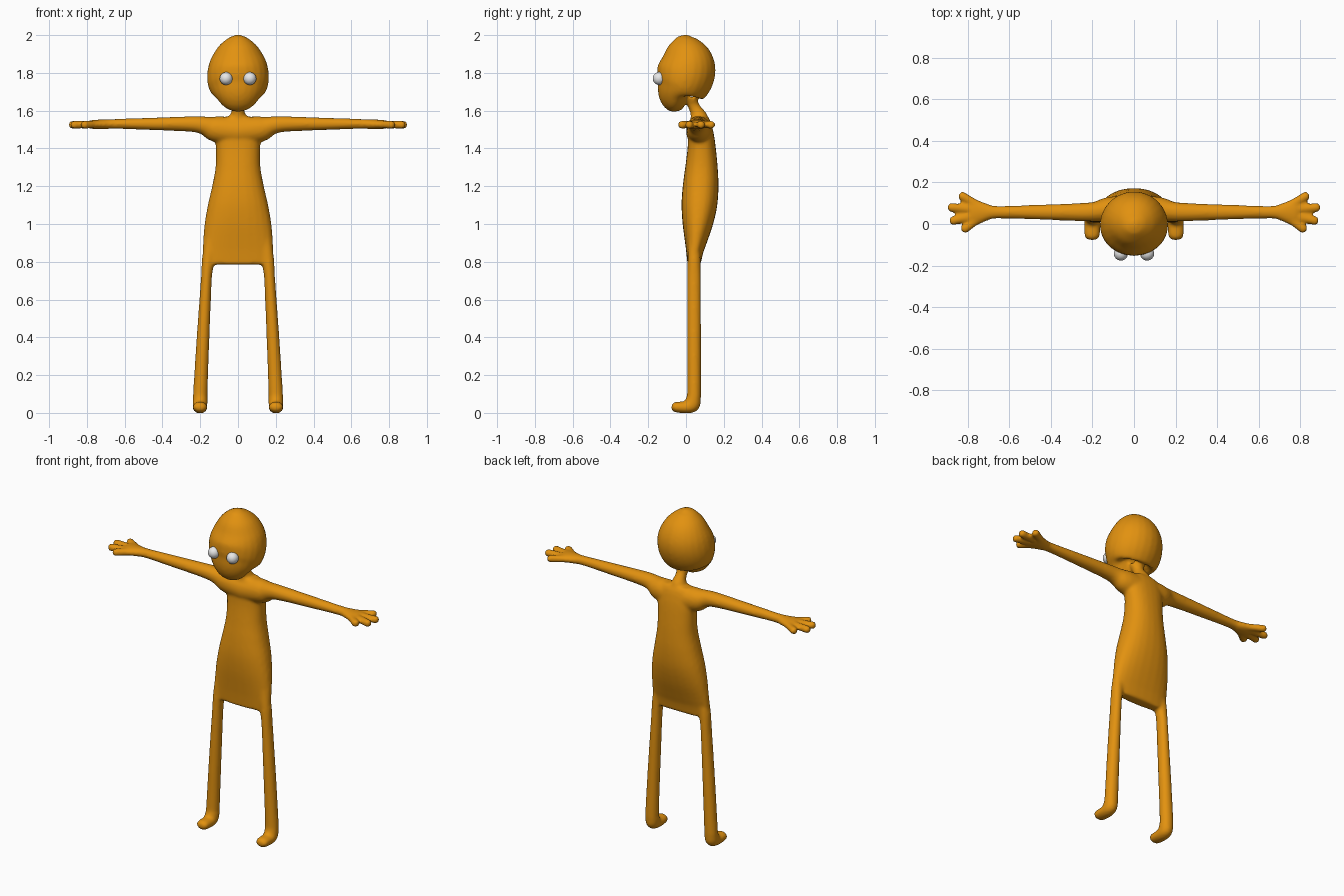
import bpy, bmesh, math
from mathutils import Vector

X, Y = Vector((1, 0, 0)), Vector((0, 1, 0))


def material(name, colour):
    m = bpy.data.materials.new(name)
    m.diffuse_color = (*colour, 1)
    return m


orange = material("orange skin", (0.76, 0.285, 0.005))
white = material("eye white", (0.8, 0.8, 0.8))


def resample(rings, steps=4):
    """Catmull-Rom interpolation of ring parameters."""
    out, n = [], len(rings)
    for i in range(n - 1):
        p0, p1, p2, p3 = (rings[min(max(k, 0), n - 1)] for k in (i - 1, i, i + 1, i + 2))
        for s in range(steps):
            t = s / steps
            out.append(tuple(
                0.5 * (2 * b + (c - a) * t + (2 * a - 5 * b + 4 * c - d) * t * t
                       + (3 * b - a - 3 * c + d) * t ** 3)
                for a, b, c, d in zip(p0, p1, p2, p3)))
    return out + [rings[-1]]


def sweep(bm, rings, side, mirror=1, power=2.0, sides=24):
    """Loft of oval rings (x, y, z, radius along side, other radius)."""
    rings = resample(rings)
    pts = [Vector(r[:3]) for r in rings]
    loops = []
    for i, r in enumerate(rings):
        tangent = (pts[min(i + 1, len(pts) - 1)] - pts[max(i - 1, 0)]).normalized()
        u = (side - tangent * side.dot(tangent)).normalized()
        v = tangent.cross(u)
        loop = []
        for k in range(sides):
            a = 2 * math.pi * k / sides
            c, s = math.cos(a), math.sin(a)
            c = math.copysign(abs(c) ** (2 / power), c)
            s = math.copysign(abs(s) ** (2 / power), s)
            p = pts[i] + u * (c * max(r[3], 0.001)) + v * (s * max(r[4], 0.001))
            loop.append(bm.verts.new((p.x * mirror, p.y, p.z)))
        loops.append(loop)
    for a, b in zip(loops, loops[1:]):
        for k in range(sides):
            j = (k + 1) % sides
            bm.faces.new((a[k], a[j], b[j], b[k]))
    bm.faces.new(loops[0])
    bm.faces.new(loops[-1])


def upright(rows):
    """Rows of (z, half width, front y, back y) as sweep rings."""
    return [(0, (f + b) / 2, z, w, (b - f) / 2) for z, w, f, b in rows]


bm = bmesh.new()

# torso
sweep(bm, upright([
    (0.785, 0.187, 0.008, 0.077), (0.85, 0.188, 0.001, 0.091), (0.9, 0.186, -0.006, 0.108),
    (1.0, 0.177, -0.019, 0.142), (1.1, 0.160, -0.024, 0.165), (1.2, 0.137, -0.017, 0.172),
    (1.3, 0.119, -0.004, 0.168), (1.4, 0.117, 0.008, 0.158), (1.48, 0.125, 0.012, 0.146),
    (1.54, 0.115, 0.018, 0.130), (1.567, 0.085, 0.03, 0.115)]), X, power=2.3)

# neck
sweep(bm, upright([
    (1.54, 0.062, 0.022, 0.125), (1.57, 0.046, 0.022, 0.112), (1.60, 0.033, 0.020, 0.088),
    (1.63, 0.033, 0.008, 0.068), (1.67, 0.05, -0.01, 0.06)]), X)

# egg-shaped head
sweep(bm, upright([
    (1.638, 0.03, -0.04, 0.035), (1.648, 0.072, -0.085, 0.048), (1.665, 0.110, -0.130, 0.060),
    (1.69, 0.138, -0.153, 0.082), (1.73, 0.158, -0.161, 0.120), (1.78, 0.164, -0.157, 0.148),
    (1.83, 0.158, -0.148, 0.157), (1.88, 0.141, -0.131, 0.142), (1.94, 0.103, -0.101, 0.101),
    (1.98, 0.058, -0.060, 0.055), (1.996, 0.026, -0.028, 0.024), (2.002, 0.006, -0.008, 0.004)]), X)

FINGERS = [((0.74, 0.03), (0.828, -0.034)), ((0.765, 0.04), (0.888, 0.012)),
           ((0.765, 0.07), (0.897, 0.081)), ((0.74, 0.085), (0.842, 0.143))]

for m in (1, -1):
    # arm and palm
    sweep(bm, [
        (0.0, 0.07, 1.49, 0.07, 0.075), (0.12, 0.068, 1.503, 0.062, 0.068),
        (0.18, 0.060, 1.521, 0.049, 0.049), (0.25, 0.057, 1.529, 0.044, 0.041),
        (0.45, 0.057, 1.530, 0.036, 0.033), (0.65, 0.057, 1.530, 0.030, 0.026),
        (0.70, 0.057, 1.528, 0.039, 0.026), (0.75, 0.056, 1.527, 0.060, 0.025),
        (0.78, 0.056, 1.527, 0.062, 0.022), (0.795, 0.056, 1.527, 0.045, 0.012)], Y, m)
    # fingers
    for a, b in FINGERS:
        a, b = Vector((*a, 1.527)), Vector((*b, 1.525))
        rings = [(0, 0.02), (0.5, 0.021), (0.85, 0.022), (0.95, 0.017), (1, 0.006)]
        sweep(bm, [(*a.lerp(b, t), r, r) for t, r in rings], Y, m, sides=16)
    # leg and foot
    sweep(bm, [
        (0.140, 0.043, 0.93, 0.035, 0.030), (0.157, 0.043, 0.82, 0.033, 0.034),
        (0.163, 0.043, 0.76, 0.031, 0.035), (0.168, 0.043, 0.70, 0.029, 0.036),
        (0.185, 0.043, 0.40, 0.034, 0.037), (0.199, 0.043, 0.12, 0.038, 0.037),
        (0.200, 0.040, 0.075, 0.039, 0.039), (0.201, 0.031, 0.044, 0.039, 0.043),
        (0.201, 0.005, 0.030, 0.039, 0.033), (0.201, -0.035, 0.030, 0.039, 0.030),
        (0.201, -0.062, 0.031, 0.035, 0.026), (0.201, -0.077, 0.032, 0.018, 0.012)], X, m)

bmesh.ops.recalc_face_normals(bm, faces=bm.faces)
mesh = bpy.data.meshes.new("body")
bm.to_mesh(mesh)
bm.free()
mesh.materials.append(orange)
body = bpy.data.objects.new("body", mesh)
bpy.context.collection.objects.link(body)

# fuse the parts into one soft skin
fuse = body.modifiers.new("fuse", 'REMESH')
fuse.mode = 'VOXEL'
fuse.voxel_size = 0.009
fuse.use_smooth_shade = True
soften = body.modifiers.new("soften", 'SMOOTH')
soften.factor = 0.5
soften.iterations = 6

# eyes
for name, x in (("left_eye", 0.063), ("right_eye", -0.063)):
    bpy.ops.mesh.primitive_uv_sphere_add(segments=24, ring_count=16, radius=0.034,
                                         location=(x, -0.142, 1.77))
    eye = bpy.context.object
    eye.name = name
    eye.data.materials.append(white)
    bpy.ops.object.shade_smooth()
